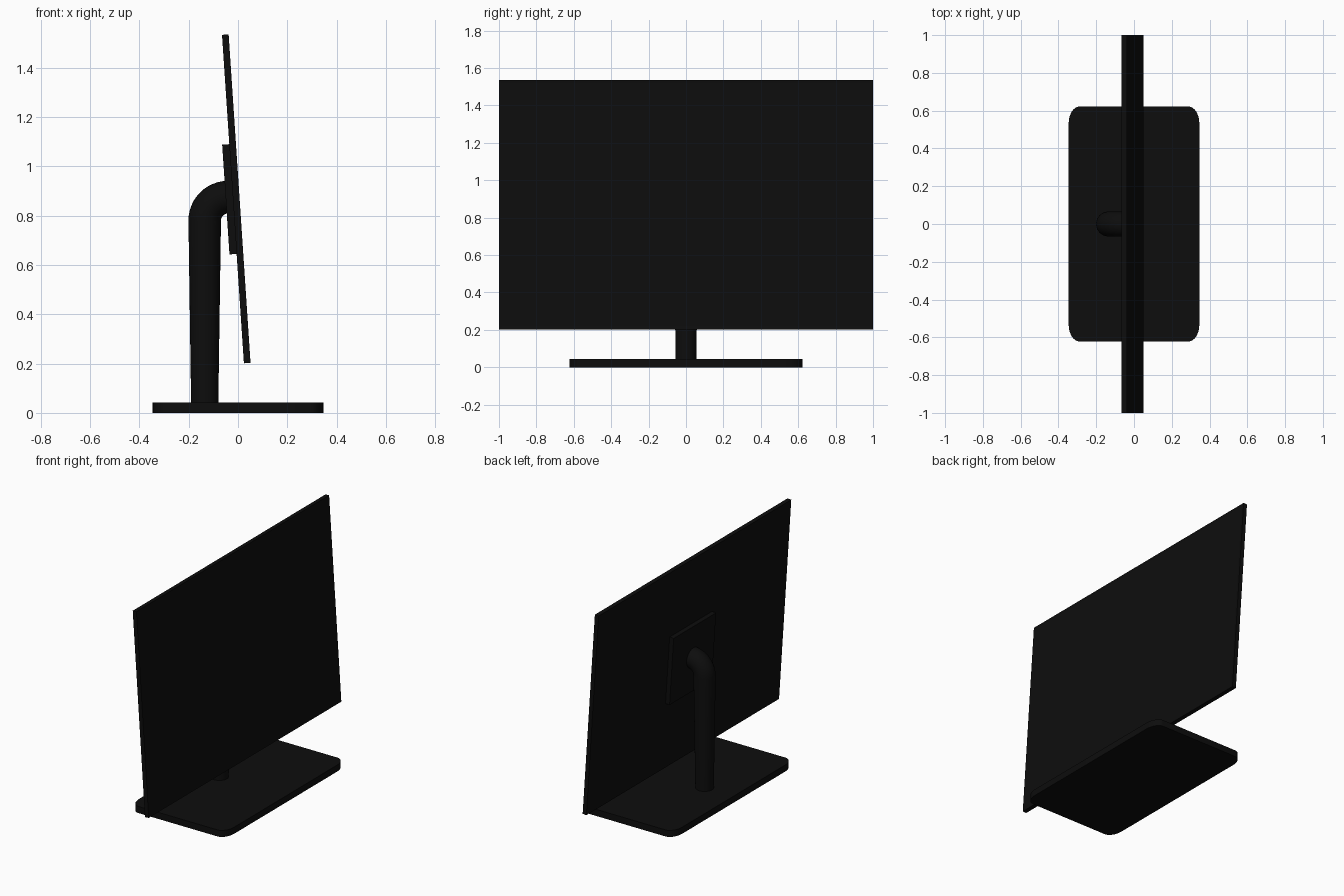
import bpy, bmesh, math
from mathutils import Matrix, Vector

if "Cube" in bpy.data.objects:
    bpy.data.objects.remove(bpy.data.objects["Cube"])

black = bpy.data.materials.new("near_black_plastic")
black.diffuse_color = (0.004, 0.004, 0.004, 1)
black.use_nodes = True
black.node_tree.nodes["Principled BSDF"].inputs["Base Color"].default_value = black.diffuse_color

TILT = -math.atan(0.0667)                      # screen leans back, towards -x
SCREEN = Matrix.Translation((-0.007, 0, 0.868)) @ Matrix.Rotation(TILT, 4, 'Y')


def finish(bm, name, smooth=False):
    bmesh.ops.recalc_face_normals(bm, faces=bm.faces)
    me = bpy.data.meshes.new(name)
    bm.to_mesh(me)
    bm.free()
    me.materials.append(black)
    ob = bpy.data.objects.new(name, me)
    bpy.context.collection.objects.link(ob)
    if smooth:
        bpy.context.view_layer.objects.active = ob
        ob.select_set(True)
        bpy.ops.object.shade_smooth_by_angle(angle=math.radians(35))
        ob.select_set(False)
    return ob


def box(size, centre):
    bm = bmesh.new()
    bmesh.ops.create_cube(bm, size=1, matrix=Matrix.Translation(centre) @ Matrix.Diagonal((*size, 1)))
    return bm


# Screen panel with a thin bezel around the slightly sunk display
bm = box((0.027, 2, 1.335), (0, 0, 0))
bm.normal_update()
front = max(bm.faces, key=lambda f: f.normal.x)
bmesh.ops.inset_region(bm, faces=[front], thickness=0.025, depth=0)
bmesh.ops.translate(bm, verts=front.verts, vec=(-0.002, 0, 0))
bm.transform(SCREEN)
finish(bm, "screen_panel")

# Square mounting plate on the back of the panel
bm = box((0.03, 0.44, 0.446), (-0.0275, 0, 0))
bm.transform(SCREEN)
finish(bm, "mounting_plate")

# Base slab with softly rounded corners
bm = bmesh.new()
hx, hy, rx, ry, n = 0.346, 0.622, 0.058, 0.09, 8
ring = []
for k, (sx, sy) in enumerate([(1, 1), (-1, 1), (-1, -1), (1, -1)]):
    for i in range(n + 1):
        a = math.pi / 2 * (k + i / n)
        ring.append(bm.verts.new((sx * (hx - rx) + rx * math.cos(a),
                                  sy * (hy - ry) + ry * math.sin(a), 0)))
face = bm.faces.new(ring)
ext = bmesh.ops.extrude_face_region(bm, geom=[face])
bmesh.ops.translate(bm, vec=(0, 0, 0.043),
                    verts=[v for v in ext["geom"] if isinstance(v, bmesh.types.BMVert)])
finish(bm, "base", True)

# Tapered post that bends forward into the mounting plate
bm = bmesh.new()
SIDES, R, BEND = 32, 0.066, 0.095
cx, cz = -0.04, 0.78
stations = [(Vector((cx - BEND, 0, 0.03)), 0.0, 0.055)]
for i in range(13):
    a = math.pi / 2 * i / 12
    stations.append((Vector((cx - BEND * math.cos(a), 0, cz + BEND * math.sin(a))), a, R))
rings = []
for c, a, r in stations:
    across = Vector((math.cos(a), 0, -math.sin(a)))
    rings.append([bm.verts.new(c + across * r * math.cos(t) + Vector((0, r * math.sin(t), 0)))
                  for t in (2 * math.pi * j / SIDES for j in range(SIDES))])
for lo, hi in zip(rings, rings[1:]):
    for j in range(SIDES):
        k = (j + 1) % SIDES
        bm.faces.new((lo[j], lo[k], hi[k], hi[j]))
bm.faces.new(rings[0])
bm.faces.new(rings[-1])
finish(bm, "stand_post", True)
